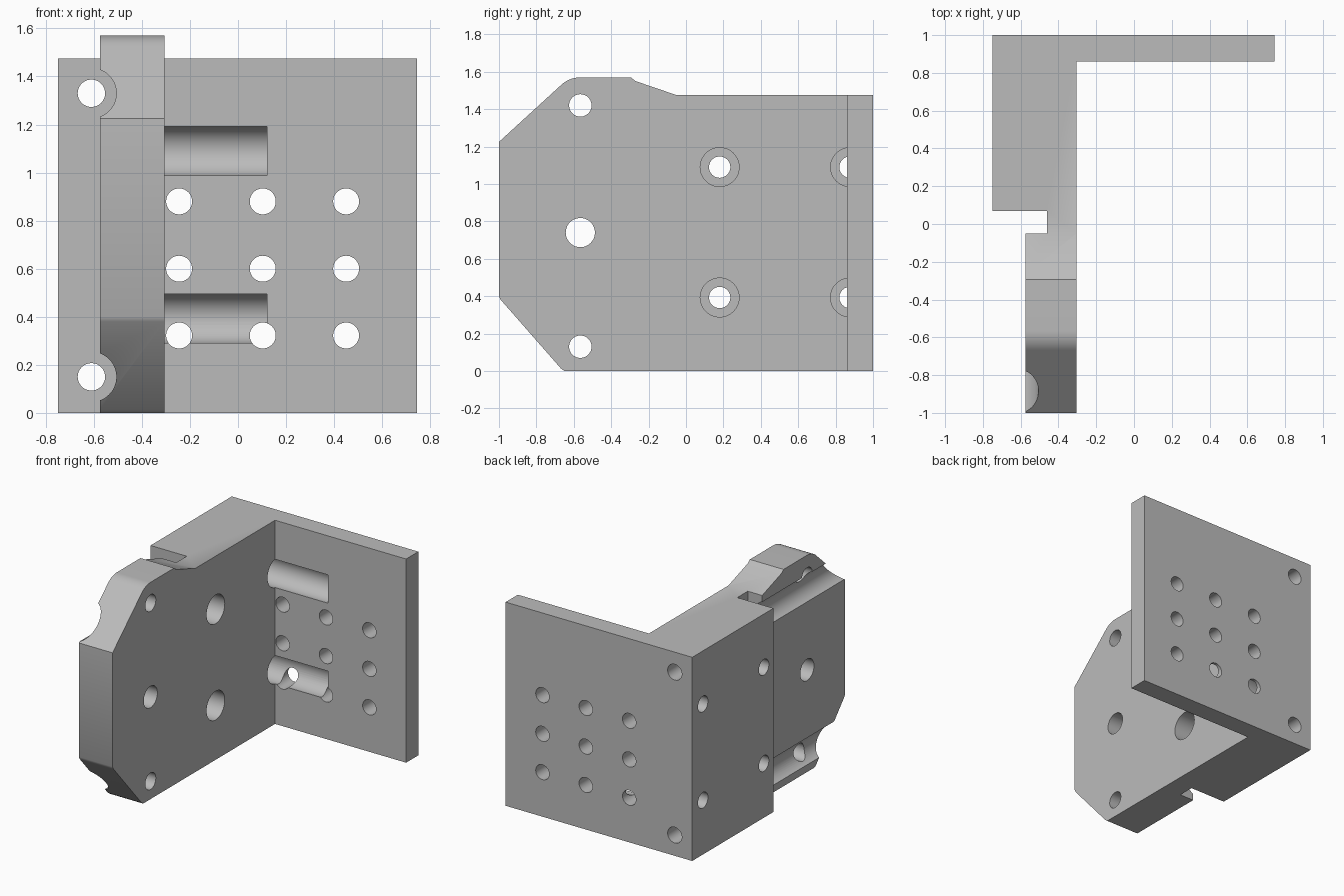
import bpy, bmesh, math
from mathutils import Matrix

if "Cube" in bpy.data.objects:
    bpy.data.objects.remove(bpy.data.objects["Cube"])

grey = bpy.data.materials.new("machined_grey")
grey.diffuse_color = (0.5, 0.5, 0.5, 1)
grey.use_nodes = True
grey.node_tree.nodes["Principled BSDF"].inputs["Base Color"].default_value = grey.diffuse_color


def make_object(name, bm):
    bmesh.ops.recalc_face_normals(bm, faces=bm.faces)
    mesh = bpy.data.meshes.new(name)
    bm.to_mesh(mesh)
    bm.free()
    ob = bpy.data.objects.new(name, mesh)
    bpy.context.collection.objects.link(ob)
    mesh.materials.append(grey)
    return ob


def prism(name, points, offset):
    """Extrude a closed 3D outline along offset."""
    bm = bmesh.new()
    face = bm.faces.new([bm.verts.new(p) for p in points])
    ext = bmesh.ops.extrude_face_region(bm, geom=[face])
    verts = [v for v in ext["geom"] if isinstance(v, bmesh.types.BMVert)]
    bmesh.ops.translate(bm, vec=offset, verts=verts)
    return make_object(name, bm)


def rod(axis, a, b, start, end, r):
    """Cylinder cutter along x at (y, z) or along y at (x, z)."""
    mid = (start + end) / 2
    if axis == 'X':
        m = Matrix.Translation((mid, a, b)) @ Matrix.Rotation(math.pi / 2, 4, 'Y')
    else:
        m = Matrix.Translation((a, mid, b)) @ Matrix.Rotation(math.pi / 2, 4, 'X')
    bm = bmesh.new()
    bmesh.ops.create_cone(bm, cap_ends=True, segments=48, radius1=r, radius2=r,
                          depth=end - start, matrix=m)
    return make_object("hole_cutter", bm)


def combine(target, other, operation):
    mod = target.modifiers.new("join", 'BOOLEAN')
    mod.operation, mod.object, mod.solver = operation, other, 'EXACT'
    bpy.context.view_layer.objects.active = target
    bpy.ops.object.modifier_apply(modifier=mod.name)
    bpy.data.objects.remove(other, do_unlink=True)


# L-shaped body: back plate, thick side block and the narrow neck
H = 1.475
outline = [(-0.75, 1), (-0.75, 0.07), (-0.46, 0.07), (-0.46, -0.1),
           (-0.305, -0.1), (-0.305, 0.86), (0.745, 0.86), (0.745, 1)]
bracket = prism("angle_bracket", [(x, y, 0) for x, y in outline], (0, 0, H))

# Front jaw with chamfered corners and a rounded top corner
arc = [(-0.565 + 0.15 * math.cos(math.radians(t)),
        1.42 + 0.15 * math.sin(math.radians(t))) for t in range(90, 136, 5)]
profile = [(-0.05, 0), (-0.05, H), (-0.27, 1.55), (-0.295, 1.57)] + arc + [
    (-1, 1.225), (-1, 0.40), (-0.99, 0.38), (-0.67, 0.015), (-0.65, 0)]
jaw = prism("front_jaw", [(-0.575, y, z) for y, z in profile], (0.27, 0, 0))
combine(bracket, jaw, 'UNION')

cutters = []
# Cross holes through the jaw
for z, r in ((1.42, 0.06), (0.74, 0.078), (0.13, 0.06)):
    cutters.append(rod('X', -0.565, z, -0.9, -0.1, r))
# Counterbored holes through the side block; the rear pair grooves the plate
for y in (0.18, 0.877):
    for z in (0.393, 1.09):
        cutters.append(rod('X', y, z, -0.9, -0.4, 0.057))
        cutters.append(rod('X', y, z, -0.6, 0.12, 0.104))
# Lengthwise screw holes in the block with tool grooves along the jaw
for z in (0.15, 1.33):
    cutters.append(rod('Y', -0.61, z, -0.1, 1.2, 0.057))
    cutters.append(rod('Y', -0.61, z, -1.2, 0.05, 0.104))
# Three by three hole grid in the back plate
for x in (-0.245, 0.103, 0.45):
    for z in (0.322, 0.6, 0.88):
        cutters.append(rod('Y', x, z, 0.8, 1.2, 0.054))
for c in cutters:
    combine(bracket, c, 'DIFFERENCE')

bpy.ops.object.select_all(action='DESELECT')
bracket.select_set(True)
bpy.context.view_layer.objects.active = bracket
bpy.ops.object.shade_smooth_by_angle(angle=math.radians(30))
